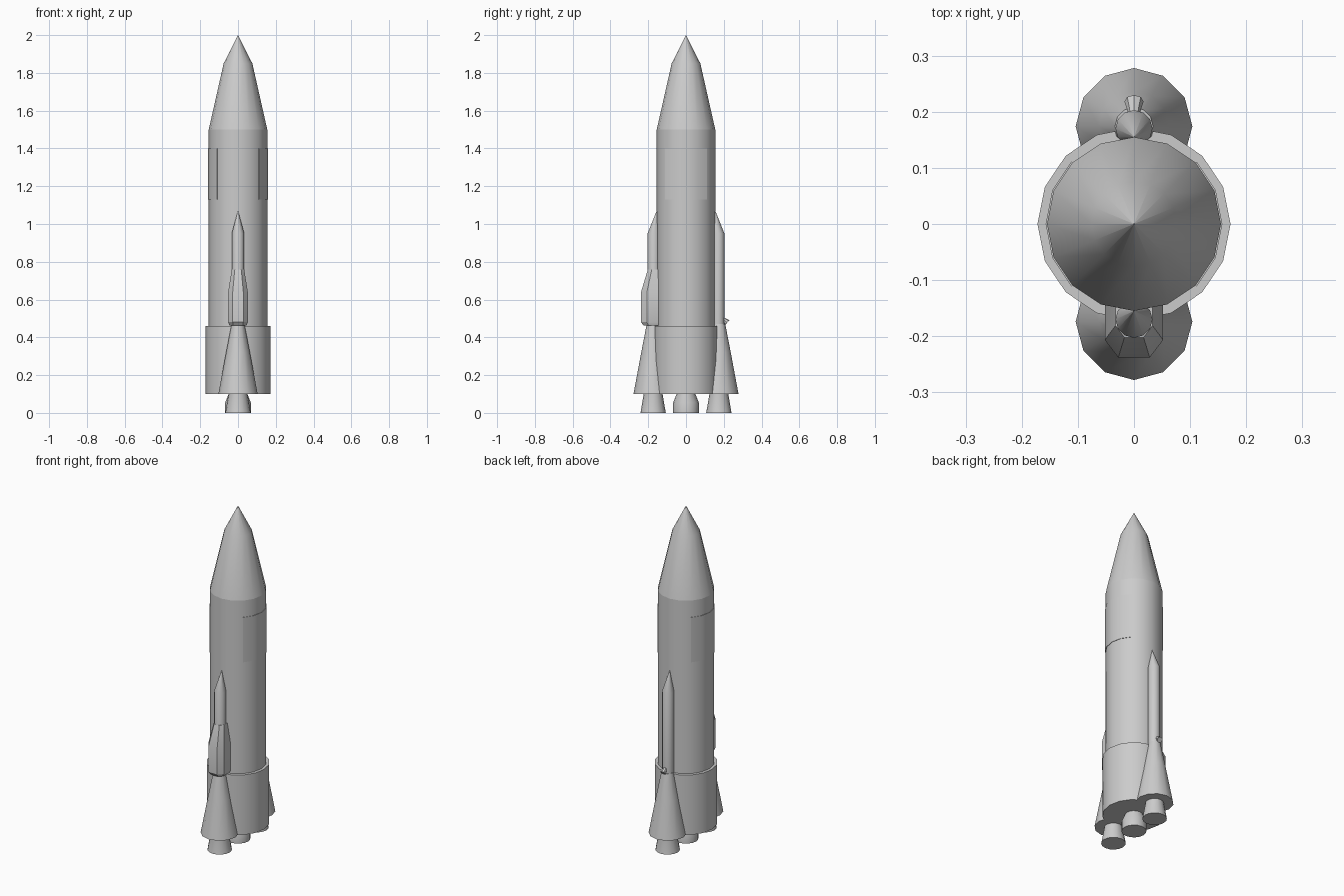
import bpy, bmesh
from math import sin, cos, pi, radians
from mathutils import Vector

if "Cube" in bpy.data.objects:
    bpy.data.objects.remove(bpy.data.objects["Cube"])


def loft(name, rings, smooth=30):
    """Skin a stack of equal-count rings and cap both ends."""
    bm = bmesh.new()
    vr = [[bm.verts.new(p) for p in ring] for ring in rings]
    n = len(vr[0])
    for a, b in zip(vr, vr[1:]):
        for i in range(n):
            j = (i + 1) % n
            bm.faces.new((a[i], a[j], b[j], b[i]))
    bm.faces.new(vr[0][::-1])
    bm.faces.new(vr[-1])
    bmesh.ops.remove_doubles(bm, verts=bm.verts, dist=1e-5)
    bmesh.ops.recalc_face_normals(bm, faces=bm.faces)
    me = bpy.data.meshes.new(name)
    bm.to_mesh(me)
    bm.free()
    ob = bpy.data.objects.new(name, me)
    bpy.context.collection.objects.link(ob)
    bpy.ops.object.select_all(action='DESELECT')
    ob.select_set(True)
    bpy.context.view_layer.objects.active = ob
    bpy.ops.object.shade_smooth_by_angle(angle=radians(smooth))
    return ob


def circle(r, z, n, y=0):
    return [(r * cos(2 * pi * i / n), y + r * sin(2 * pi * i / n), z) for i in range(n)]


def lathe(name, profile, n, y=0):
    return loft(name, [circle(r, z, n, y) for r, z in profile])


# Main body, nose and engine skirt
lathe("main_body", [(0.155, 0.44), (0.155, 1.5)], 16)
lathe("nose_cone", [(0.155, 1.5), (0.076, 1.85), (0.0003, 2.0)], 16)
lathe("engine_skirt", [(0.172, 0.1), (0.172, 0.46)], 16)
lathe("centre_nozzle", [(0.068, 0), (0.068, 0.055), (0.05, 0.1), (0.05, 0.12)], 16)

# Raised side panels
for name, mid in (("right_panel", 0), ("left_panel", pi)):
    angles = [mid + radians(22.5 * k) for k in range(-2, 3)]
    outline = [(0.1575 * cos(a), 0.1575 * sin(a)) for a in angles]
    outline += [(0.15 * cos(a), 0.15 * sin(a)) for a in reversed(angles)]
    loft(name, [[(x, y, z) for x, y in outline] for z in (1.13, 1.4)])

# Side boosters with a pod tube whose tip leans into the body
for side, s in (("front", -1), ("back", 1)):
    y = s * 0.174
    lathe(side + "_booster", [(0.104, 0.1), (0.063, 0.32), (0.034, 0.47)], 12, y)
    lathe(side + "_nozzle", [(0.067, 0), (0.05, 0.1), (0.05, 0.11)], 16, y)
    ty = s * 0.17
    loft(side + "_tube", [circle(0.033, 0.45, 12, ty), circle(0.033, 0.95, 12, ty),
                          circle(0.0003, 1.07, 12, s * 0.155)])


# Front fairing with chamfered outer corners, tapering up to the tube
def fairing_ring(w, y, c, z, zin=None):
    half = [(w, -0.14), (w, y + c * 1.3), (w - c, y)]
    pts = half + [(-px, py) for px, py in reversed(half)]
    return [(px, py, z) for px, py in pts]


loft("front_fairing", [fairing_ring(0.045, -0.225, 0.02, 0.463),
                       fairing_ring(0.052, -0.238, 0.024, 0.48),
                       fairing_ring(0.052, -0.238, 0.024, 0.64),
                       fairing_ring(0.033, -0.202, 0.016, 0.76)])

# Small vent nozzle on the back tube, pointing out and down
vent = loft("back_vent", [circle(0.009, 0, 8), circle(0.017, 0.034, 8)])
vent.location = (0, 0.193, 0.5)
vent.rotation_euler = Vector((0, 0.75, -0.66)).to_track_quat('Z', 'Y').to_euler()
